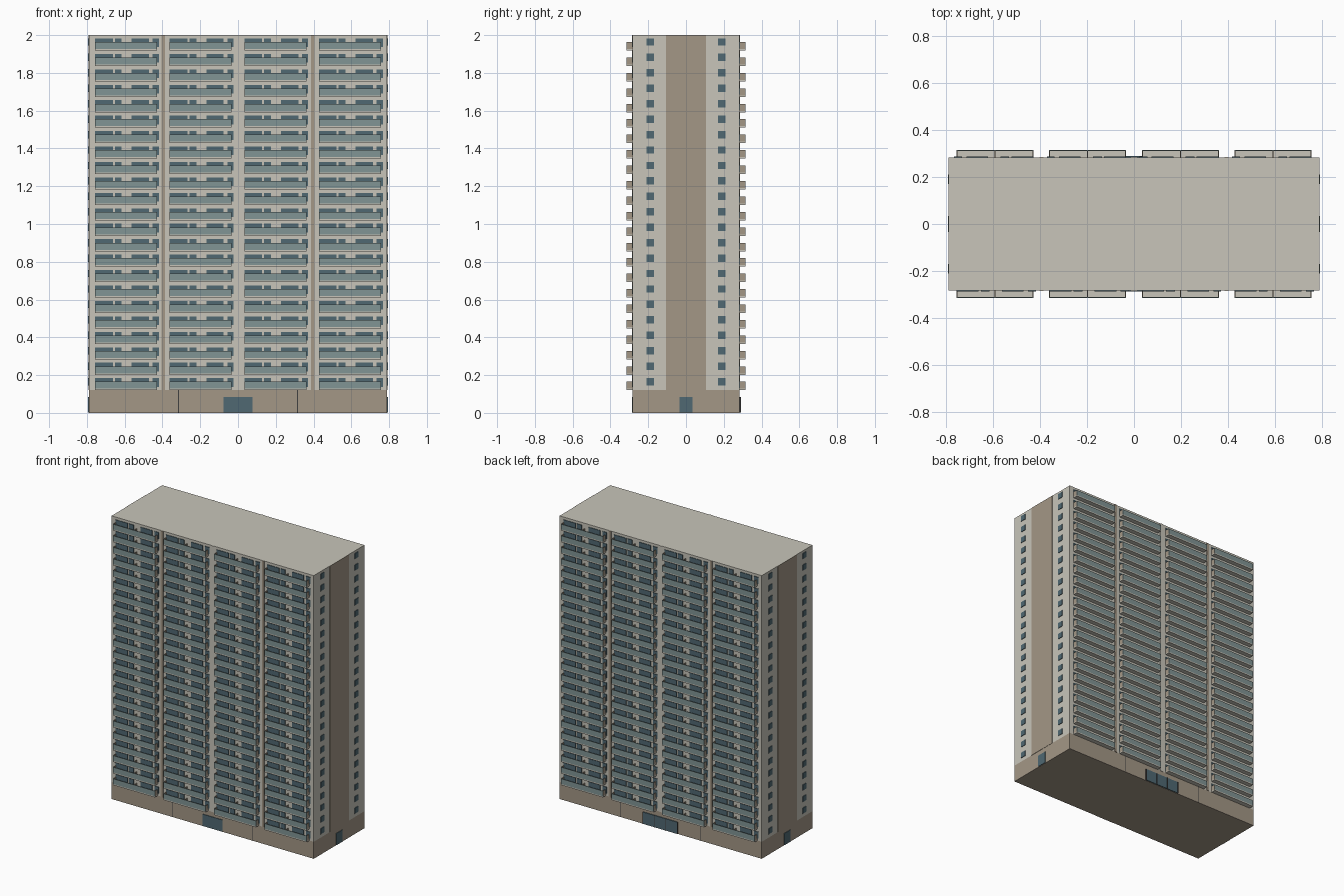
import bpy, bmesh

if "Cube" in bpy.data.objects:
    bpy.data.objects.remove(bpy.data.objects["Cube"])

W, D, H = 0.79, 0.283, 2.0      # half width, half depth, height
BASE, FLOORS, BAYS = 0.12, 23, 4
STEP = (H - BASE) / FLOORS
PITCH = 2 * W / BAYS


def material(name, rgb):
    m = bpy.data.materials.new(name)
    m.diffuse_color = (*rgb, 1)
    m.use_nodes = True
    m.node_tree.nodes["Principled BSDF"].inputs["Base Color"].default_value = m.diffuse_color
    return m


WALL = material("pale_wall", (0.58, 0.56, 0.49))
TAN = material("tan_stone", (0.37, 0.31, 0.24))
GLASS = material("window_glass", (0.08, 0.14, 0.17))
RAIL = material("balcony_glass", (0.22, 0.30, 0.30))
DARK = material("dark_joint", (0.05, 0.05, 0.05))


def boxes(name, mat, items, mirror=False):
    """One object from (x0, x1, y0, y1, z0, z1) boxes; mirror = half turn copy."""
    bm = bmesh.new()
    todo = list(items)
    if mirror:
        todo += [(-b, -a, -d, -c, e, f) for a, b, c, d, e, f in items]
    for x0, x1, y0, y1, z0, z1 in todo:
        for v in bmesh.ops.create_cube(bm, size=1)["verts"]:
            v.co = (x0 + (v.co.x + 0.5) * (x1 - x0),
                    y0 + (v.co.y + 0.5) * (y1 - y0),
                    z0 + (v.co.z + 0.5) * (z1 - z0))
    me = bpy.data.meshes.new(name)
    bm.to_mesh(me)
    bm.free()
    me.materials.append(mat)
    ob = bpy.data.objects.new(name, me)
    bpy.context.collection.objects.link(ob)
    return ob


# Main volumes
boxes("ground_floor", TAN, [(-W, W, -D, D, 0, BASE)])
boxes("tower", WALL, [(-W, W, -D, D, BASE, H)])

# Vertical bands between the bays and on the end walls
F = -D
boxes("bay_strips", TAN, [(x - 0.009, x + 0.009, F - 0.003, F, BASE, H)
                          for x in (-PITCH, PITCH)], True)
boxes("centre_strip", WALL, [(-0.012, 0.012, F - 0.003, F, BASE, H)], True)
boxes("end_wall_band", TAN, [(W, W + 0.002, -0.105, 0.105, BASE, H)], True)

# Repeating windows and balconies on the long sides
windows, slabs, rails, dividers, end_windows = [], [], [], [], []
OUT = F - 0.033
for f in range(FLOORS):
    z = BASE + f * STEP
    for b in range(BAYS):
        c = -W + (b + 0.5) * PITCH
        for x0, x1, low in ((-0.164, -0.070, 0.012), (-0.060, -0.023, 0.012),
                            (0.030, 0.122, 0.012), (0.141, 0.174, 0.018)):
            windows.append((c + x0, c + x1, F - 0.004, F, z + low, z + 0.064))
        l, r = c - 0.164, c + 0.164
        slabs.append((l, r, OUT, F, z, z + 0.008))
        rails.append((l, r, OUT, OUT + 0.004, z + 0.008, z + 0.045))
        dividers += [(x - 0.002, x + 0.002, OUT + 0.004, F, z + 0.008, z + 0.045)
                     for x in (l + 0.002, c, r - 0.002)]
    end_windows += [(W, W + 0.004, s * 0.19 - 0.02, s * 0.19 + 0.02,
                     z + 0.026, z + 0.065) for s in (-1, 1)]
boxes("facade_windows", GLASS, windows, True)
boxes("balcony_slabs", WALL, slabs, True)
boxes("balcony_rails", RAIL, rails, True)
boxes("balcony_dividers", TAN, dividers, True)
boxes("end_windows", GLASS, end_windows, True)

# Entrances and ground floor joints
boxes("front_entrance", GLASS, [(-0.078, 0.078, F - 0.004, F, 0.002, 0.085)])
boxes("back_entrance", GLASS, [(x - 0.043, x + 0.043, D, D + 0.006, 0.002, 0.085)
                               for x in (-0.09, 0, 0.09)])
boxes("back_entrance_frame", DARK, [(x - 0.002, x + 0.002, D, D + 0.008, 0.002, 0.085)
                                    for x in (-0.135, -0.045, 0.045, 0.135)])
boxes("side_doors", GLASS, [(W, W + 0.004, -0.035, 0.035, 0.002, 0.085)], True)
boxes("stone_joints", DARK, [(x - 0.0015, x + 0.0015, F - 0.001, F, 0, BASE)
                             for x in (-0.315, 0.315)], True)
